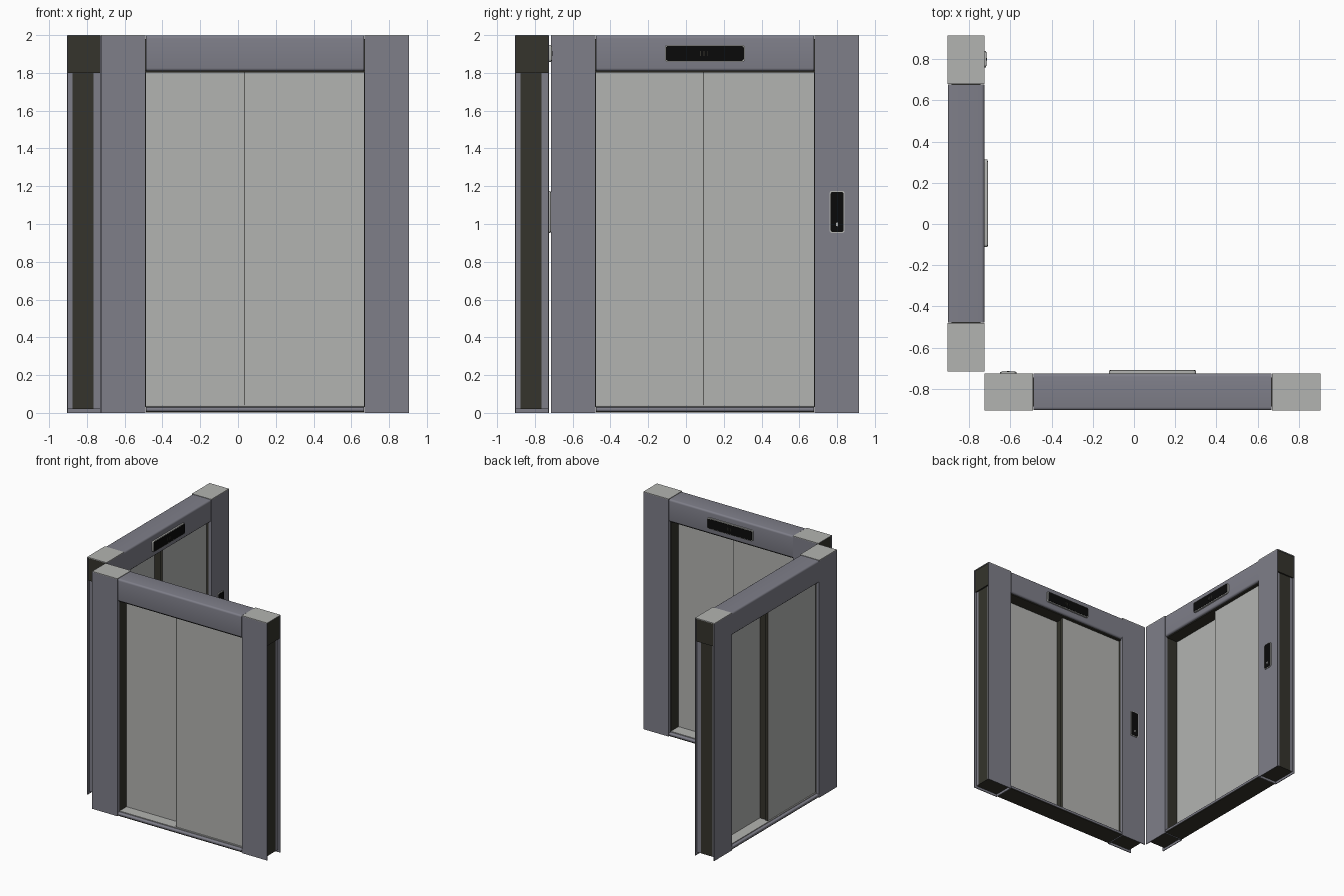
import bpy, bmesh, math
from mathutils import Matrix, Vector

cube = bpy.data.objects.get("Cube")
if cube:
    bpy.data.objects.remove(cube, do_unlink=True)


def material(name, rgb):
    m = bpy.data.materials.new(name)
    m.use_nodes = True
    m.diffuse_color = (*rgb, 1)
    m.node_tree.nodes["Principled BSDF"].inputs["Base Color"].default_value = (*rgb, 1)
    return m


FRAME = material("violet grey metal", (0.21, 0.21, 0.25))
STEEL = material("light grey steel", (0.45, 0.455, 0.44))
DARK = material("dark olive lining", (0.035, 0.034, 0.025))
BLACK = material("black glass", (0.003, 0.003, 0.003))

# Outer face, inner face, opening sides and ends of one doorway
OUT, INN = -0.905, -0.725
LEFT, RIGHT = -0.49, 0.67
END_L, END_R = -0.725, 0.905
TOP, HEAD, SHEET = 2.0, 1.81, 0.006


def box(name, x, y, z, mat, place, bevel=0, axis=None):
    """Box between coordinate pairs; bevel all edges or those along one axis."""
    x, y, z = sorted(x), sorted(y), sorted(z)
    bm = bmesh.new()
    bmesh.ops.create_cube(bm, size=1)
    for v in bm.verts:
        v.co = Vector([p[0] if c < 0 else p[1] for c, p in zip(v.co, (x, y, z))])
    if bevel:
        edges = [e for e in bm.edges if axis is None or
                 abs((e.verts[0].co - e.verts[1].co)[axis]) > 1e-5]
        bmesh.ops.bevel(bm, geom=edges, offset=bevel, segments=4,
                        profile=0.5, affect='EDGES')
    bm.transform(place)
    bmesh.ops.recalc_face_normals(bm, faces=bm.faces)
    mesh = bpy.data.meshes.new(name)
    bm.to_mesh(mesh)
    bm.free()
    mesh.materials.append(mat)
    ob = bpy.data.objects.new(name, mesh)
    bpy.context.collection.objects.link(ob)
    if bevel:
        bpy.ops.object.select_all(action='DESELECT')
        ob.select_set(True)
        bpy.context.view_layer.objects.active = ob
        bpy.ops.object.shade_smooth_by_angle(angle=math.radians(40))
    return ob


def column(name, end, jamb, place):
    """Hollow sheet-metal post, open toward its free end and underneath."""
    s = 1 if end > jamb else -1
    wide = (jamb, end)
    box(name + "_outer_sheet", wide, (OUT, OUT + SHEET), (0, TOP - SHEET), FRAME, place)
    box(name + "_inner_sheet", wide, (INN - SHEET, INN), (0, TOP - SHEET), FRAME, place)
    box(name + "_jamb", (jamb, jamb + s * SHEET), (OUT + SHEET, INN - SHEET),
        (0, TOP - SHEET), FRAME, place)
    box(name + "_jamb_lining", (jamb, jamb - s * 0.003), (OUT + 0.025, INN - 0.025),
        (0.03, HEAD), DARK, place)
    box(name + "_cap", wide, (OUT, INN), (TOP - SHEET, TOP), STEEL, place)
    # Recessed end: dark web, side lips, dark head block
    rec = (end - s * 0.026, end - s * 0.02)
    box(name + "_web", rec, (OUT + 0.03, INN - 0.04), (0.02, 1.8), DARK, place)
    box(name + "_outer_lip", rec, (OUT + SHEET, OUT + 0.03), (0.02, 1.8), FRAME, place)
    box(name + "_inner_lip", rec, (INN - 0.04, INN - SHEET), (0.02, 1.8), FRAME, place)
    box(name + "_head_block", (rec[0], end - s * 0.008), (OUT + 0.002, INN - 0.004),
        (1.8, TOP - SHEET), DARK, place)
    box(name + "_underside", (jamb + s * SHEET, rec[0]), (OUT + SHEET, INN - SHEET),
        (0.02, 0.026), DARK, place)


def panel(name, x, z, depth, place):
    """Rounded wall plate with a black glass front."""
    face, rim = INN + depth, 0.006
    box(name + "_plate", x, (INN, face), z, STEEL, place, 0.014, 1)
    box(name + "_glass", (x[0] + rim, x[1] - rim), (face, face + 0.002),
        (z[0] + rim, z[1] - rim), BLACK, place, 0.01, 1)
    return face + 0.002


def doorway(prefix, place):
    column(prefix + "_right_column", END_L, LEFT, place)
    column(prefix + "_left_column", END_R, RIGHT, place)

    # Header and sill
    gap = 0.003
    span = (LEFT + gap, RIGHT - gap)
    box(prefix + "_header", span, (OUT + 0.001, INN - 0.001), (HEAD, TOP - 0.002),
        FRAME, place, 0.015, 0)
    box(prefix + "_header_core", (LEFT, RIGHT), (OUT + 0.02, INN - 0.02),
        (HEAD - 0.008, TOP - 0.02), DARK, place)
    box(prefix + "_sill", span, (OUT + 0.001, INN - 0.001), (0.008, 0.03),
        FRAME, place, 0.008, 0)
    box(prefix + "_sill_track", span, (OUT + 0.025, INN - 0.025), (0.028, 0.036), STEEL, place)
    box(prefix + "_sill_underside", span, (OUT + 0.006, INN - 0.006), (0.003, 0.01), DARK, place)

    # Two overlapping sliding leaves with dark edge seals
    for name, x, y, edge in (
            ("outer_leaf", (0.037, RIGHT - 0.003), (-0.872, -0.85), (0.035, 0.037)),
            ("inner_leaf", (LEFT + 0.003, 0.098), (-0.79, -0.768), (0.098, 0.10))):
        box(f"{prefix}_{name}", x, y, (0.038, HEAD - 0.008), STEEL, place)
        box(f"{prefix}_{name}_seal", edge, y, (0.038, HEAD - 0.008), DARK, place)
    box(prefix + "_leaf_gap_seal", (0.045, 0.09), (-0.85, -0.79), (0.038, HEAD - 0.008),
        DARK, place)

    # Floor indicator with faint segments
    face = panel(prefix + "_indicator", (-0.122, 0.302), (1.858, 1.948), 0.014, place)
    for i in range(3):
        x = 0.075 + i * 0.018
        box(f"{prefix}_indicator_segment_{i}", (x, x + 0.005), (face, face + 0.001),
            (1.89, 1.915), DARK, place)

    # Call panel with a small lit button
    face = panel(prefix + "_call_panel", (-0.65, -0.57), (0.952, 1.176), 0.007, place)
    box(prefix + "_call_button", (-0.616, -0.604), (face, face + 0.002),
        (0.988, 1.008), STEEL, place, 0.005, 1)


# Front doorway, and the same doorway turned along the side
doorway("front", Matrix.Identity(4))
doorway("side", Matrix.Translation((0, 0.19, 0)) @ Matrix.Rotation(-math.pi / 2, 4, 'Z'))
